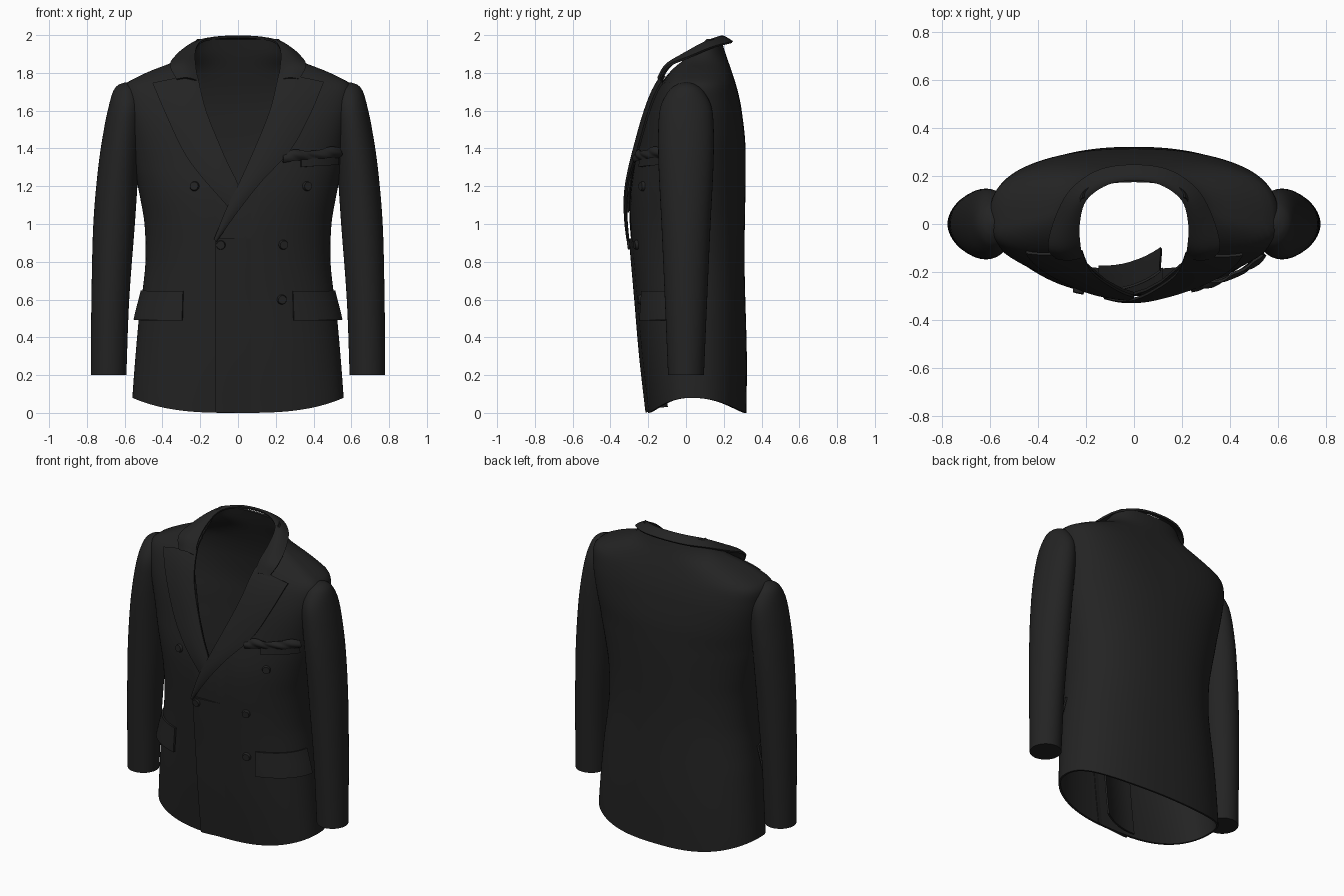
import bpy, bmesh, math
from mathutils import Vector

if "Cube" in bpy.data.objects:
    bpy.data.objects.remove(bpy.data.objects["Cube"])

cloth = bpy.data.materials.new("charcoal_cloth")
cloth.use_nodes = True
cloth.diffuse_color = (0.017, 0.017, 0.017, 1)
bsdf = next(n for n in cloth.node_tree.nodes if n.type == 'BSDF_PRINCIPLED')
bsdf.inputs["Base Color"].default_value = cloth.diffuse_color
bsdf.inputs["Roughness"].default_value = 0.8


def curve(keys, t):
    """Smooth interpolation through (t, value) keys."""
    if t <= keys[0][0]:
        return keys[0][1]
    if t >= keys[-1][0]:
        return keys[-1][1]
    i = max(k for k in range(len(keys) - 1) if keys[k][0] <= t)

    def slope(k):
        a, b = keys[max(k - 1, 0)], keys[min(k + 1, len(keys) - 1)]
        return (b[1] - a[1]) / (b[0] - a[0])
    h = keys[i + 1][0] - keys[i][0]
    s = (t - keys[i][0]) / h
    return ((2*s**3 - 3*s**2 + 1) * keys[i][1] + (s**3 - 2*s**2 + s) * h * slope(i)
            + (3*s**2 - 2*s**3) * keys[i + 1][1] + (s**3 - s**2) * h * slope(i + 1))


def path(points, u):
    """Smooth point at fraction u along a list of points."""
    t = u * (len(points) - 1)
    return Vector([curve([(k, p[a]) for k, p in enumerate(points)], t)
                   for a in range(len(points[0]))])


def finish(name, bm, thick=0, offset=0):
    mesh = bpy.data.meshes.new(name)
    bm.to_mesh(mesh)
    bm.free()
    mesh.materials.append(cloth)
    ob = bpy.data.objects.new(name, mesh)
    bpy.context.collection.objects.link(ob)
    bpy.ops.object.select_all(action='DESELECT')
    ob.select_set(True)
    bpy.context.view_layer.objects.active = ob
    if thick:
        mod = ob.modifiers.new("Thickness", 'SOLIDIFY')
        mod.thickness, mod.offset = thick, offset
        bpy.ops.object.modifier_apply(modifier=mod.name)
    bpy.ops.object.shade_smooth_by_angle(angle=math.radians(40))
    return ob


def grid(fn, nu, nv, wrap=False):
    """Quad grid from fn(i, j)."""
    bm = bmesh.new()
    cols = [[bm.verts.new(fn(i, j)) for j in range(nv + 1)]
            for i in range(nu if wrap else nu + 1)]
    for i in range(nu):
        a, b = cols[i], cols[(i + 1) % len(cols)]
        for j in range(nv):
            bm.faces.new((a[j], b[j], b[j + 1], a[j + 1]))
    return bm, cols


def patch(name, fn, nu, nv, thick=0.01):
    bm, _ = grid(lambda i, j: fn(i / nu, j / nv), nu, nv)
    return finish(name, bm, thick)


# Torso shape by height: half width, front, back, widest depth, squareness
HALF = [(0, .56), (.1, .558), (.5, .525), (.65, .505), (.8, .49), (1, .495), (1.15, .52),
        (1.3, .55), (1.5, .58), (1.65, .6), (1.74, .595), (1.78, .53), (1.82, .44),
        (1.86, .335), (1.9, .28), (1.95, .24), (2, .2)]
FRONT = [(0, -.2), (.3, -.235), (.6, -.262), (.85, -.285), (1.05, -.3), (1.2, -.295),
         (1.4, -.255), (1.65, -.18), (1.78, -.11), (1.9, 0), (2, .1)]
BACK = [(0, .32), (.3, .322), (.8, .31), (1.4, .315), (1.6, .295), (1.7, .275),
        (1.8, .245), (1.9, .21), (2, .18)]
MIDDLE = [(0, .03), (1.4, .01), (1.7, 0), (1.8, .02), (1.9, .07), (2, .12)]
SQUARE = [(0, 2.3), (1.3, 2.3), (1.6, 2.9), (1.76, 2.9), (1.9, 2.3)]
OPENING = [(1.2, 0), (1.4, .09), (1.6, .17), (1.75, .21), (1.85, .225), (1.95, .22), (2, .2)]


def surf(a, z):
    c, s, e = math.cos(a), math.sin(a), 2 / curve(SQUARE, z)
    mid = curve(MIDDLE, z)
    depth = curve(BACK, z) - mid if s > 0 else mid - curve(FRONT, z)
    return Vector((math.copysign(abs(c) ** e, c) * curve(HALF, z),
                   mid + math.copysign(abs(s) ** e, s) * depth, z))


def normal(a, z):
    d = .01
    return (surf(a + d, z) - surf(a - d, z)).cross(surf(a, z + d) - surf(a, z - d)).normalized()


def angle_at(x, z):
    r = min(abs(x) / curve(HALF, z), 1) ** (curve(SQUARE, z) / 2)
    return -math.acos(math.copysign(r, x))


def on_front(x, z, lift):
    a = angle_at(x, z)
    return surf(a, z) + normal(a, z) * lift


# Torso shell with curved hem and neck opening
COLS, ROWS = 96, 80
spans = []
for i in range(COLS):
    a = 2 * math.pi * i / COLS
    low = .08 * (abs(surf(a, .05).x) / .56) ** 3
    top = 1.98
    if math.sin(a) < -1e-6:
        z = 1.19
        while z < top and abs(surf(a, z).x) > curve(OPENING, z) + .01:
            z += .004
        top = min(z, top)
    spans.append((a, low, top))


def torso_point(i, j):
    a, low, top = spans[i]
    return surf(a, low + (top - low) * (j / ROWS) ** .85)


bm, _ = grid(torso_point, COLS, ROWS, wrap=True)
finish("jacket_body", bm, .012, -1)

# Sleeves: height, centre x, half width, half depth
SLEEVE = [(.2, .685, .094, .095), (.6, .676, .1, .112), (1, .656, .11, .13),
          (1.3, .633, .107, .145), (1.5, .61, .1, .147), (1.62, .595, .09, .135),
          (1.7, .59, .072, .095), (1.735, .59, .045, .055), (1.75, .585, .012, .015)]


def sleeve(name, side):
    n, m = 40, 48

    def ring(i, j):
        z, cx, rx, ry = path(SLEEVE, j / m)
        a = 2 * math.pi * i / n
        return Vector((side * (cx + rx * math.cos(a)), ry * math.sin(a), z))
    bm, cols = grid(ring, n, m, wrap=True)
    bm.faces.new([c[0] for c in cols])
    bm.faces.new([c[-1] for c in cols])
    bmesh.ops.recalc_face_normals(bm, faces=bm.faces[:])
    finish(name, bm)


sleeve("left_sleeve", 1)
sleeve("right_sleeve", -1)


# Lapels: ruled strips between the roll line and the outer edge
def lapel(name, inner, outer, lift):
    def fn(u, v):
        x, z = path(inner, v).lerp(path(outer, v), u)
        return on_front(x, z, lift + .006 * math.sin(math.pi * u))
    patch(name, fn, 10, 36, .012)


lapel("left_lapel",
      [(-.12, .92), (-.06, 1.08), (0, 1.2), (.09, 1.4), (.17, 1.6), (.215, 1.78)],
      [(-.115, .91), (0, 1.07), (.12, 1.22), (.275, 1.39), (.38, 1.58), (.45, 1.74)], .018)
lapel("right_lapel",
      [(-.02, 1.12), (0, 1.2), (-.045, 1.3), (-.09, 1.4), (-.17, 1.6), (-.215, 1.78)],
      [(-.04, 1.06), (-.06, 1.1), (-.2, 1.26), (-.29, 1.39), (-.38, 1.58), (-.45, 1.74)], .008)

# Collar folded around the neck
def mirrored(points):
    return points + [(-x, y, z) for x, y, z in reversed(points[:-1])]


NECK = mirrored([(.215, -.135, 1.755), (.225, -.09, 1.83), (.228, 0, 1.9),
                 (.2, .1, 1.96), (.11, .165, 1.985), (0, .182, 1.99)])
FALL = mirrored([(.325, -.14, 1.765), (.358, -.095, 1.835), (.33, .02, 1.885),
                 (.265, .14, 1.935), (.15, .222, 1.957), (0, .245, 1.963)])
patch("collar", lambda u, v: path(NECK, v).lerp(path(FALL, v), u)
      + Vector((0, -.01, .012)) * math.sin(math.pi * u), 8, 60, .012)

# Front closure: outer edge tapering into the panel, and the hidden underlap
patch("front_overlap", lambda u, v: on_front(-.118 + .24 * u, .004 + .92 * v, .012 - .022 * u),
      8, 30, .01)
patch("front_underlap", lambda u, v: on_front(-.15 + .27 * u, .02 + 1.13 * v, -.02 - .08 * u * u),
      8, 30, .01)


# Hip pocket flaps wrapping to the sides
def flap(name, side):
    def fn(u, v):
        z = .49 + .155 * v
        start = angle_at(.288, z)
        a = start + (-.1 - start) * u
        p = surf(a, z) + normal(a, z) * (.024 - .018 * v)
        p.x *= side
        return p
    patch(name, fn, 16, 8, .012)


flap("left_pocket_flap", 1)
flap("right_pocket_flap", -1)

# Breast pocket welt and rumpled pocket square
patch("breast_pocket", lambda u, v: on_front(.33 + .19 * u, 1.3 + .06 * v + .015 * u, .012),
      12, 4, .012)


def rumpled(u, v):
    ripple = .007 * math.sin(14 * u + 2 * v) * math.sin(5 * v + 6 * u)
    z = 1.345 + v * (.045 + .008 * math.sin(9 * u)) + .01 * u - .02 * (1 - u) ** 2
    return on_front(.235 + .29 * u, z, .014 + ripple + .01 * math.sin(math.pi * v))


patch("pocket_square", rumpled, 32, 8, .012)

# Buttons in the double-breasted layout
for k, (x, z) in enumerate([(-.23, 1.2), (.365, 1.2), (-.09, .89), (.24, .89), (.232, .6)]):
    bm = bmesh.new()
    bmesh.ops.create_cone(bm, cap_ends=True, segments=20, radius1=.026, radius2=.022, depth=.016)
    ob = finish("button_%d" % (k + 1), bm)
    ob.location = on_front(x, z, .016 if k == 2 else .008)
    ob.rotation_euler = normal(angle_at(x, z), z).to_track_quat('Z', 'Y').to_euler()
